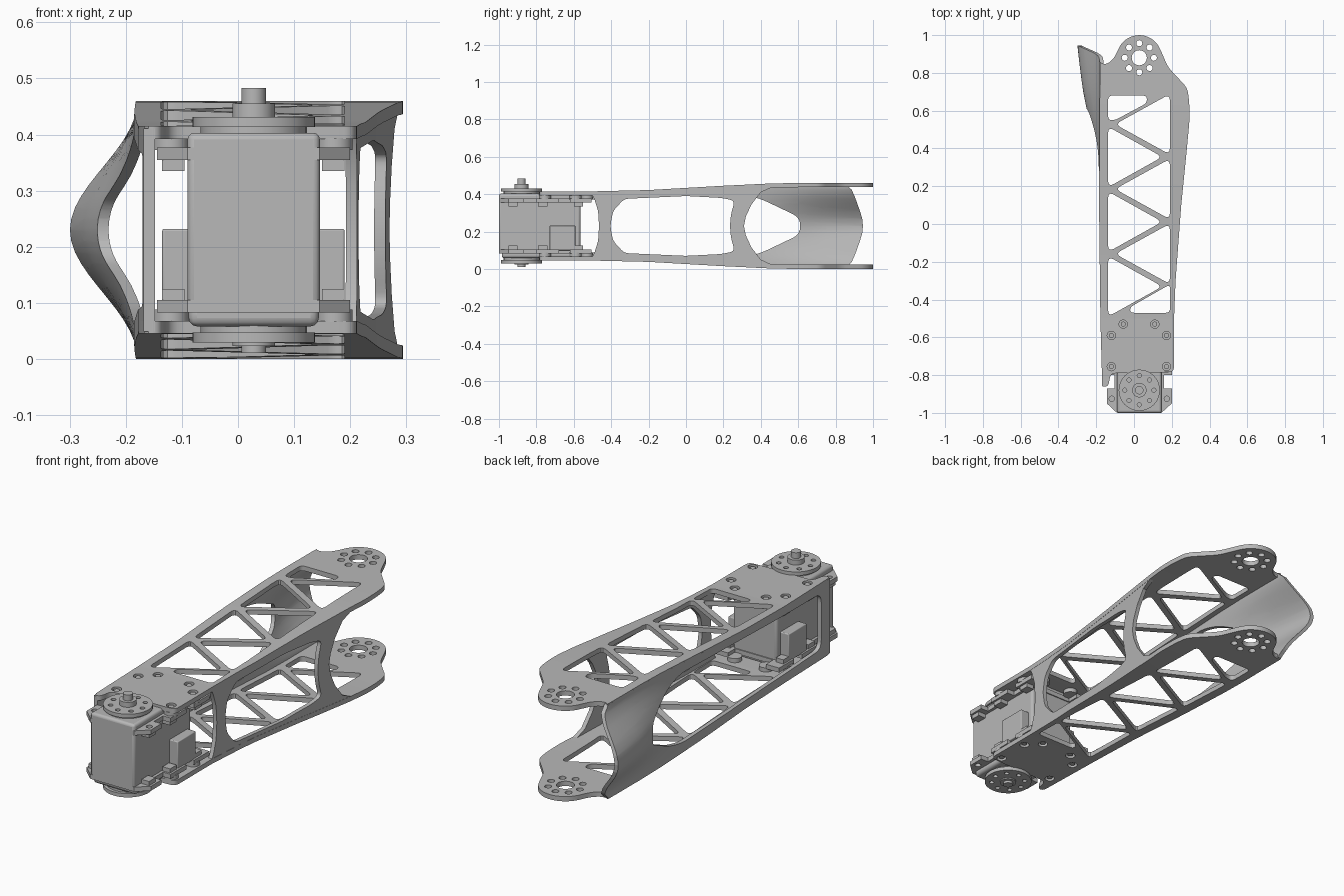
import bpy, bmesh, math

if "Cube" in bpy.data.objects:
    bpy.data.objects.remove(bpy.data.objects["Cube"])

MID = 0.23            # height of the symmetry plane
CX, TIP_Y, HORN_Y = 0.028, 0.88, -0.88

grey = bpy.data.materials.new("plain grey")
grey.use_nodes = True
grey.diffuse_color = (0.48, 0.48, 0.48, 1)
grey.node_tree.nodes["Principled BSDF"].inputs["Base Color"].default_value = grey.diffuse_color


def finish(name, bm, bevel=0):
    bmesh.ops.recalc_face_normals(bm, faces=bm.faces)
    mesh = bpy.data.meshes.new(name)
    bm.to_mesh(mesh)
    bm.free()
    obj = bpy.data.objects.new(name, mesh)
    bpy.context.collection.objects.link(obj)
    mesh.materials.append(grey)
    if bevel:
        mod = obj.modifiers.new("bevel", 'BEVEL')
        mod.width, mod.segments = bevel, 3
    bpy.ops.object.select_all(action='DESELECT')
    obj.select_set(True)
    bpy.context.view_layer.objects.active = obj
    bpy.ops.object.shade_smooth_by_angle(angle=math.radians(32))
    return obj


def interp(table, t):
    if t <= table[0][0]:
        return table[0][1]
    for (a, va), (b, vb) in zip(table, table[1:]):
        if t <= b:
            return va + (vb - va) * (t - a) / (b - a)
    return table[-1][1]


def circle(cx, cy, r, n=24):
    return [(cx + r * math.cos(k * math.tau / n), cy + r * math.sin(k * math.tau / n)) for k in range(n)]


def ring(cx, cy, radius, r):
    return [circle(x, y, r, 16) for x, y in circle(cx, cy, radius, 8)]


def rounded(pts, r, steps=5):
    out = []
    for i, p in enumerate(pts):
        ends = []
        for q in (pts[i - 1], pts[(i + 1) % len(pts)]):
            d = math.dist(p, q)
            f = min(r, d * 0.45) / d
            ends.append((p[0] + (q[0] - p[0]) * f, p[1] + (q[1] - p[1]) * f))
        a, b = ends
        for k in range(steps + 1):
            t = k / steps
            out.append(tuple((1 - t) ** 2 * a[j] + 2 * t * (1 - t) * p[j] + t * t * b[j] for j in (0, 1)))
    return out


def symmetric(half):
    return half + [(y, 2 * MID - z) for y, z in reversed(half) if z != MID]


def sheet(name, outline, holes, thick, place, cuts_u=(), cuts_v=()):
    """Flat profile with holes, extruded, sliced and then placed by a function."""
    curve = bpy.data.curves.new(name, 'CURVE')
    curve.dimensions, curve.fill_mode, curve.extrude = '2D', 'BOTH', thick / 2
    for pts in [outline] + holes:
        spline = curve.splines.new('POLY')
        spline.points.add(len(pts) - 1)
        for point, (u, v) in zip(spline.points, pts):
            point.co = (u, v, 0, 1)
        spline.use_cyclic_u = True
    temp = bpy.data.objects.new("temp", curve)
    bpy.context.collection.objects.link(temp)
    bpy.context.view_layer.update()
    mesh = bpy.data.meshes.new_from_object(temp.evaluated_get(bpy.context.evaluated_depsgraph_get()))
    bpy.data.objects.remove(temp)
    bm = bmesh.new()
    bm.from_mesh(mesh)
    bpy.data.meshes.remove(mesh)
    bmesh.ops.remove_doubles(bm, verts=bm.verts, dist=1e-5)
    for axis, cuts in ((0, cuts_u), (1, cuts_v)):
        for c in cuts:
            co, no = [0, 0, 0], [0, 0, 0]
            co[axis], no[axis] = c, 1
            bmesh.ops.bisect_plane(bm, geom=bm.verts[:] + bm.edges[:] + bm.faces[:], plane_co=co, plane_no=no)
    for v in bm.verts:
        v.co = place(*v.co)
    return finish(name, bm)


def box(name, x0, x1, y0, y1, z0, z1, bevel=0.0):
    bm = bmesh.new()
    bmesh.ops.create_cube(bm, size=1)
    for v in bm.verts:
        v.co = ((x0 + x1) / 2 + v.co.x * (x1 - x0), (y0 + y1) / 2 + v.co.y * (y1 - y0),
                (z0 + z1) / 2 + v.co.z * (z1 - z0))
    return finish(name, bm, bevel)


def cylinder(name, x, y, r, z0, z1):
    return sheet(name, circle(x, y, r, 32), [], abs(z1 - z0), lambda u, v, w: (u, v, (z0 + z1) / 2 + w))


# Link shape: side edges, plate height and bulge along the length
RIGHT = [(-0.78, 0.212), (-0.5, 0.212), (-0.3, 0.22), (0.1, 0.25), (0.4, 0.28), (0.55, 0.294), (0.64, 0.293)]
LEFT = [(-0.86, -0.168), (-0.5, -0.178), (0.1, -0.185), (0.86, -0.18)]
TOP = [(-0.5, 0.415), (-0.2, 0.422), (0.2, 0.445), (0.45, 0.457), (0.6, 0.46)]
BULGE = [(0.05, 0), (0.2, 0.007), (0.34, 0.02), (0.5, 0.046), (0.71, 0.09), (0.85, 0.109), (0.95, 0.12)]
stations = [-0.5 + 0.05 * k for k in range(29)]
levels = [0.03 + 0.02 * k for k in range(21)]

# Plate outline: right edge, rounded tip, notch, left edge, notch around the horn
tip = [(CX + 0.12 * math.cos(math.radians(a)), TIP_Y + 0.12 * math.sin(math.radians(a)))
       for a in range(30, 161, 10)]
outline = [(x, y) for y, x in RIGHT] + [(0.283, 0.72), (0.18, 0.83), (0.15, 0.9)] + tip
outline += [(-0.105, 0.88), (-0.135, 0.85), (-0.168, 0.845)] + [(x, y) for y, x in reversed(LEFT)]
outline += [(-0.135, -0.86), (-0.125, -0.79), (0.17, -0.785)]
outline = rounded(outline, 0.03, 4)

# Truss openings, bearing hole, bolt ring and screw holes
holes = [rounded([(-0.137, 0.68), (0.068, 0.68), (0.068, 0.64), (-0.10, 0.55), (-0.137, 0.55)], 0.025)]
for k in range(3):
    c = 0.528 - 0.343 * k
    holes.append(rounded([(0.19, c + 0.16), (0.19, c - 0.16), (-0.1, c)], 0.035))
    c -= 0.173
    low = max(c - 0.16, -0.49)
    holes.append(rounded([(-0.137, c + 0.16), (-0.137, low), (0.15, c)], 0.035))
holes.append(rounded([(0.19, -0.32), (0.19, -0.47), (-0.02, -0.47), (-0.02, -0.44)], 0.022))
screws = [(-0.12, -0.59), (0.172, -0.59), (-0.12, -0.755), (0.172, -0.755), (-0.057, -0.53), (0.11, -0.53)]
holes += [circle(x, y, 0.022) for x, y in screws]
holes += [circle(CX, TIP_Y, 0.04, 32)] + ring(CX, TIP_Y, 0.077, 0.016)

frame = [(-0.09, -1), (0.145, -1), (0.2, -0.95), (0.2, -0.87), (0.16, -0.87), (0.16, -0.80), (0.2, -0.80),
         (0.2, -0.68), (0.16, -0.68), (0.16, -0.62), (0.2, -0.62), (0.2, -0.505), (0.13, -0.505), (0.13, -0.56)]
frame += [(2 * CX - x, y) for x, y in reversed(frame[2:])]

for side, s in (("top", 1), ("bottom", -1)):
    def flip(z):
        return MID + s * (z - MID)

    sheet(side + "_plate", outline, holes, 0.023,
          lambda u, v, w: (u, v, flip(interp(TOP, v) - 0.0115 + w)), cuts_v=stations)

    # Servo frame, lugs, standoffs and screws
    sheet(side + "_servo_frame", frame, [circle(x, -0.925, 0.014) for x in (-0.118, 0.174)], 0.022,
          lambda u, v, w: (u, v, flip(0.366 + w)))
    for x0 in (-0.135, 0.15):
        for y0 in (-0.95, -0.79, -0.6):
            za, zb = sorted((flip(0.335), flip(0.36)))
            box(side + "_lug", x0, x0 + 0.04, y0, y0 + 0.05, za, zb)
    for x, y in screws:
        cylinder(side + "_standoff", x, y, 0.032, flip(0.372), flip(0.394))
        cylinder(side + "_screw", x, y, 0.013, flip(0.39), flip(0.41))

    # Round horn with bolt ring, boss and pin
    sheet(side + "_horn", circle(CX, HORN_Y, 0.109, 48), ring(CX, HORN_Y, 0.077, 0.011), 0.018,
          lambda u, v, w: (u, v, flip(0.422 + w)))
    cylinder(side + "_horn_base", CX, HORN_Y, 0.095, flip(0.395), flip(0.414))
    cylinder(side + "_horn_boss", CX, HORN_Y, 0.038, flip(0.43), flip(0.455 if s > 0 else 0.437))
    cylinder(side + "_horn_pin", CX, HORN_Y, 0.022, flip(0.43), flip(0.483 if s > 0 else 0.449))


def top_edge(y0, y1):
    return [(y, interp(TOP, y) - 0.004) for y in [y0] + [t for t in stations if y0 < t < y1] + [y1]]


# Right wall: two struts around one window
wall = symmetric([(-0.465, MID), (-0.47, 0.31), (-0.49, 0.375)] + top_edge(-0.51, 0.56)
                 + [(0.46, 0.437), (0.4, 0.41), (0.35, 0.345), (0.32, 0.28), (0.31, MID)])
window = symmetric([(-0.405, MID), (-0.39, 0.31), (-0.33, 0.375), (0, 0.39), (0.19, 0.38), (0.26, 0.365),
                    (0.24, 0.29), (0.235, MID)])
sheet("right_wall", wall, [rounded(window, 0.025)], 0.02,
      lambda u, v, w: (interp(RIGHT, u) - 0.011 + w, u, v), cuts_u=stations)


# Left wall: shell that bulges out towards the tip, with one long tapered window
def shell(u, v, w):
    bow = math.cos(min(1, abs(v - MID) / 0.23) * math.pi / 2) ** 2
    return interp(LEFT, u) - interp(BULGE, u) * bow + 0.01 + w, u, v


wall = symmetric([(-0.86, MID)] + top_edge(-0.86, 0.85)
                 + [(0.885, 0.425), (0.905, 0.38), (0.93, 0.31), (0.942, 0.27), (0.946, MID)])
window = symmetric([(-0.79, 0.365), (-0.4, 0.375), (0, 0.39), (0.3, 0.4), (0.4, 0.375), (0.61, 0.275)])
sheet("left_wall", wall, [rounded(window, 0.045)], 0.02, shell, cuts_u=stations, cuts_v=levels)

# Servo body with end caps and side connectors
box("servo_body", -0.09, 0.146, -1.0, -0.565, 0.085, 0.403, 0.012)
box("servo_lower_cap", -0.088, 0.144, -0.985, -0.575, 0.058, 0.1, 0.015)
box("servo_connector", -0.135, 0.19, -0.73, -0.592, 0.1, 0.232, 0.004)
